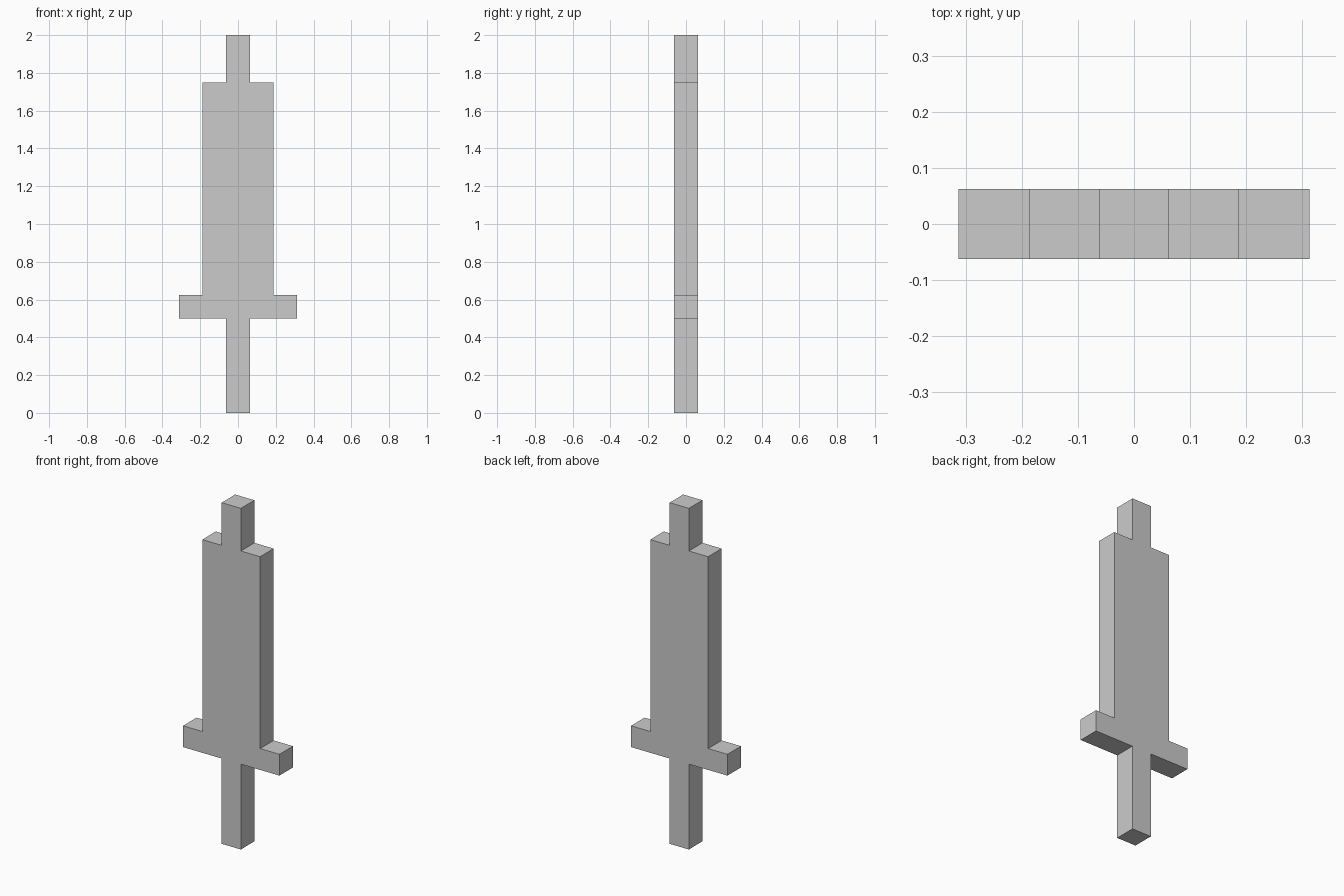
import bpy
import bmesh

if "Cube" in bpy.data.objects:
    bpy.data.objects.remove(bpy.data.objects["Cube"])

U = 0.0625  # modelling grid unit

# Right half of the silhouette (x, z): grip, crossguard, blade, tip
half = [(1, 0), (1, 8), (5, 8), (5, 10), (3, 10), (3, 28), (1, 28), (1, 32)]
outline = half + [(-x, z) for x, z in reversed(half)]

# One continuous flat slab: fill the outline and extrude it through y
bm = bmesh.new()
front = bm.faces.new([bm.verts.new((x * U, -U, z * U)) for x, z in outline])
slab = bmesh.ops.extrude_face_region(bm, geom=[front], use_keep_orig=True)
back = [v for v in slab["geom"] if isinstance(v, bmesh.types.BMVert)]
bmesh.ops.translate(bm, verts=back, vec=(0, 2 * U, 0))
bmesh.ops.recalc_face_normals(bm, faces=bm.faces)

mesh = bpy.data.meshes.new("sword")
bm.to_mesh(mesh)
bm.free()
bpy.context.collection.objects.link(bpy.data.objects.new("sword", mesh))
